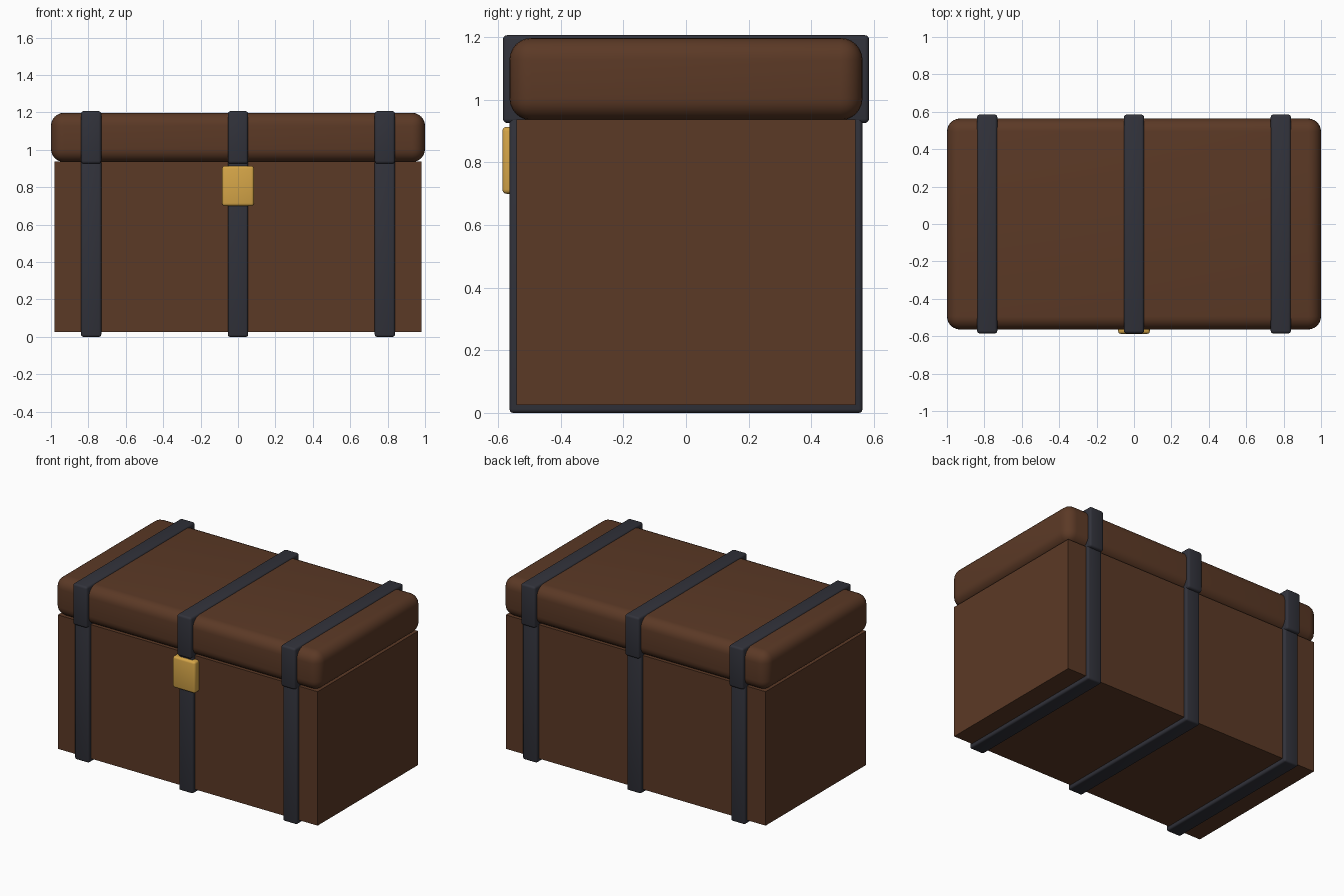
import bpy

if "Cube" in bpy.data.objects:
    bpy.data.objects.remove(bpy.data.objects["Cube"])


def material(name, color):
    m = bpy.data.materials.new(name)
    m.diffuse_color = (*color, 1.0)
    m.use_nodes = True
    m.node_tree.nodes["Principled BSDF"].inputs["Base Color"].default_value = m.diffuse_color
    return m


wood = material("brown_wood", (0.105, 0.041, 0.019))
iron = material("dark_iron", (0.031, 0.032, 0.043))
gold = material("gold", (0.67, 0.38, 0.065))


def box(name, lo, hi, mat, bevel=0.0, segments=3):
    """Box between two corners, with optional rounded edges."""
    center = [(a + b) / 2 for a, b in zip(lo, hi)]
    bpy.ops.mesh.primitive_cube_add(size=1, location=center)
    ob = bpy.context.object
    ob.name = name
    ob.scale = [b - a for a, b in zip(lo, hi)]
    bpy.ops.object.transform_apply(location=False, rotation=False, scale=True)
    ob.data.materials.append(mat)
    if bevel:
        mod = ob.modifiers.new("rounded_edges", 'BEVEL')
        mod.width = bevel
        mod.segments = segments
        bpy.ops.object.modifier_apply(modifier=mod.name)
        bpy.ops.object.shade_smooth_by_angle()
    return ob


# Chest body and padded lid
box("chest_body", (-0.98, -0.542, 0.025), (0.98, 0.542, 0.938), wood)
box("lid", (-1.0, -0.564, 0.935), (1.0, 0.564, 1.198), wood, 0.07, 6)

# Iron straps around body and lid
for label, x in (("left", -0.785), ("middle", 0.0), ("right", 0.785)):
    box(f"{label}_body_strap", (x - 0.054, -0.564, 0.0), (x + 0.054, 0.564, 0.945), iron, 0.012)
    box(f"{label}_lid_strap", (x - 0.054, -0.585, 0.926), (x + 0.054, 0.585, 1.207), iron, 0.014)

# Front latch
box("latch", (-0.085, -0.587, 0.70), (0.085, -0.53, 0.914), gold, 0.014)
